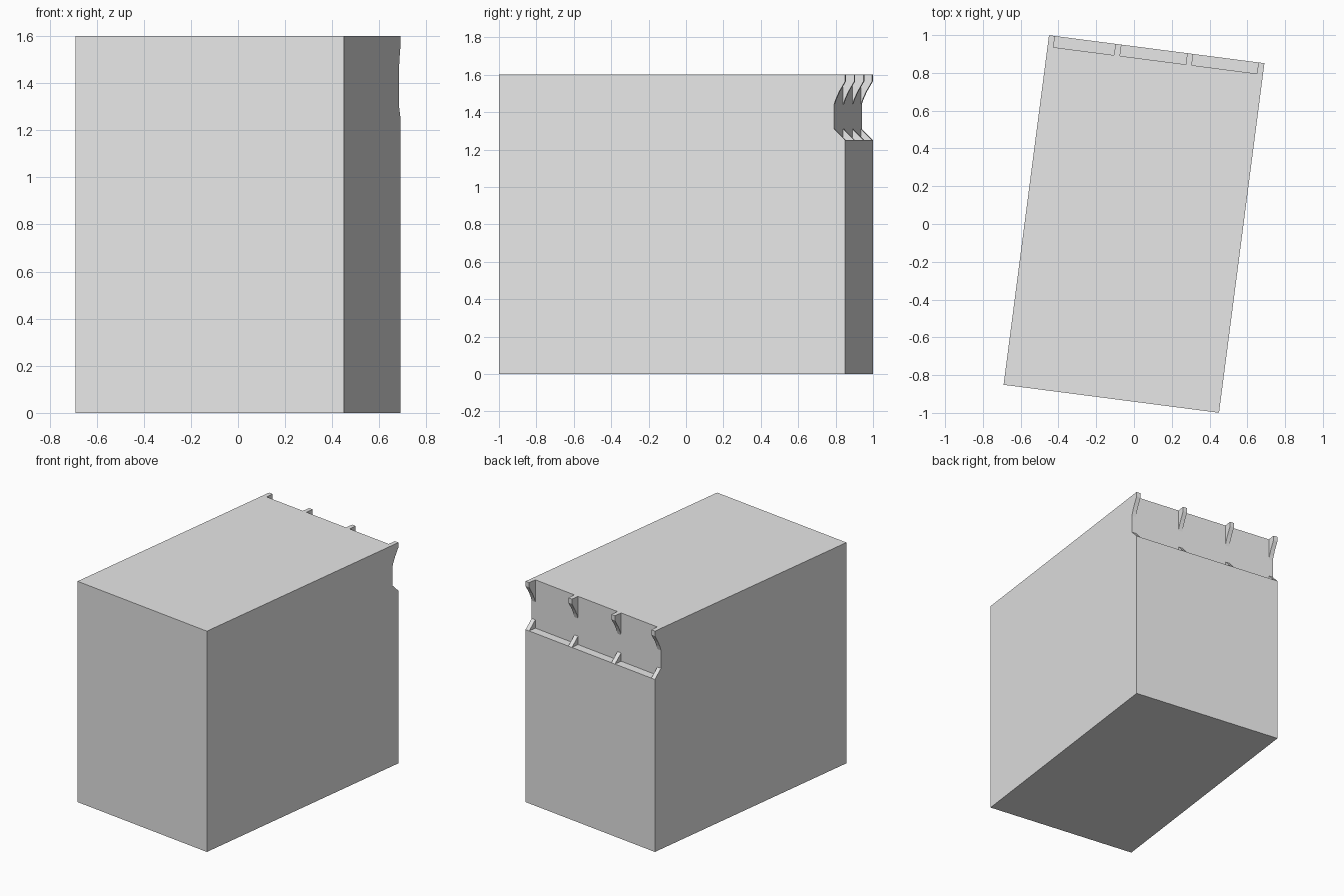
import bpy, bmesh, math
from mathutils import Matrix

cube = bpy.data.objects.get("Cube")
if cube:
    bpy.data.objects.remove(cube, do_unlink=True)

# Main dimensions, before the body is turned about z
WIDTH, LENGTH, HEIGHT = 1.15, 1.866, 1.6
LEDGE, DEPTH = 1.25, 0.06
BACK = LENGTH / 2
WALL = BACK - DEPTH
TURN = Matrix.Rotation(math.radians(-7.4), 4, 'Z')

grey = bpy.data.materials.new("light grey")
grey.use_nodes = True
grey.diffuse_color = (0.8, 0.8, 0.8, 1)
grey.node_tree.nodes["Principled BSDF"].inputs["Base Color"].default_value = (0.8, 0.8, 0.8, 1)


def extrude_profile(name, profile, x0, x1):
    """Solid with a (y, z) side profile running from x0 to x1."""
    bm = bmesh.new()
    face = bm.faces.new([bm.verts.new((x0, y, z)) for y, z in profile])
    result = bmesh.ops.extrude_face_region(bm, geom=[face])
    verts = [v for v in result["geom"] if isinstance(v, bmesh.types.BMVert)]
    bmesh.ops.translate(bm, vec=(x1 - x0, 0, 0), verts=verts)
    bmesh.ops.recalc_face_normals(bm, faces=bm.faces)
    bm.transform(TURN)
    mesh = bpy.data.meshes.new(name)
    bm.to_mesh(mesh)
    bm.free()
    mesh.materials.append(grey)
    obj = bpy.data.objects.new(name, mesh)
    bpy.context.scene.collection.objects.link(obj)
    return obj


# Block with a recess along the upper back edge
extrude_profile("body", [(-BACK, 0), (BACK, 0), (BACK, LEDGE), (WALL, LEDGE),
                         (WALL, HEIGHT), (-BACK, HEIGHT)], -WIDTH / 2, WIDTH / 2)

# Ribs across the recess: a curved bracket above, a triangular gusset below
bracket = [(WALL, HEIGHT), (BACK, HEIGHT), (BACK, 1.565),
           (BACK - 0.032, 1.51), (BACK - 0.05, 1.47), (WALL, 1.44)]
gusset = [(WALL, LEDGE), (BACK, LEDGE), (WALL, LEDGE + DEPTH)]
RIB = 0.032
for i, offset in enumerate((0, 0.355, 0.738, WIDTH - RIB), 1):
    x = offset - WIDTH / 2
    extrude_profile(f"upper_bracket_{i}", bracket, x, x + RIB)
    extrude_profile(f"lower_gusset_{i}", gusset, x, x + RIB)
